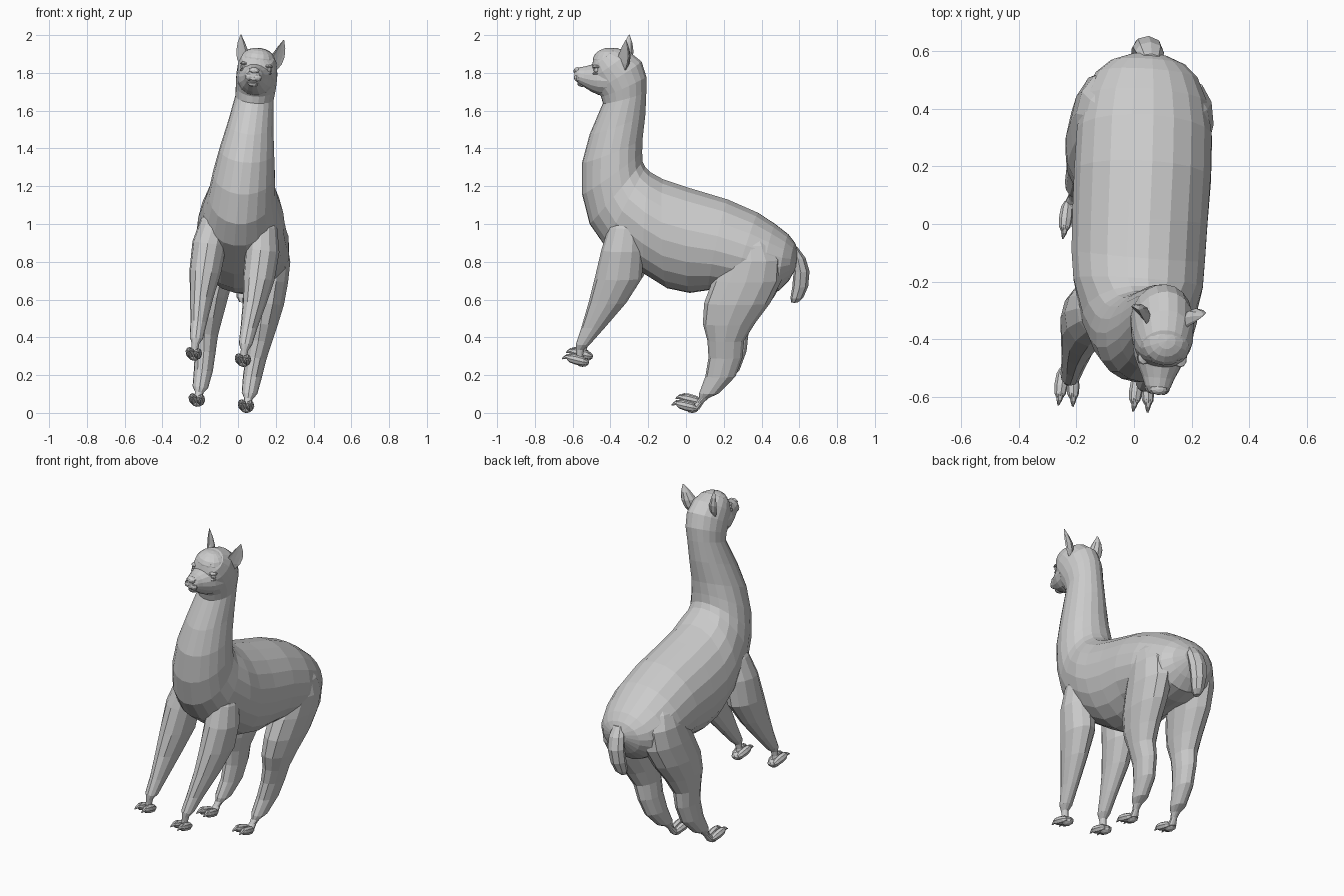
import bpy, bmesh, math
from mathutils import Vector as V

def lean(p):
    # whole animal leans towards +x and turns slightly
    x, y, z = p
    return V((x + .125 * z + .08 * y - .095, y - .08 * x, z - .125 * x))

def finish(name, bm):
    bmesh.ops.recalc_face_normals(bm, faces=bm.faces)
    for v in bm.verts:
        v.co = lean(v.co)
    me = bpy.data.meshes.new(name)
    bm.to_mesh(me)
    bm.free()
    ob = bpy.data.objects.new(name, me)
    bpy.context.collection.objects.link(ob)
    return ob

def loft_into(bm, rings):
    # rings: equal-length lists of points, capped at both ends
    vs = [[bm.verts.new(p) for p in r] for r in rings]
    n = len(vs[0])
    for a, b in zip(vs, vs[1:]):
        for i in range(n):
            j = (i + 1) % n
            bm.faces.new((a[i], a[j], b[j], b[i]))
    bm.faces.new(vs[0])
    bm.faces.new(vs[-1])

def ellipse(c, u, v, n):
    c, u, v = V(c), V(u), V(v)
    return [c + u * math.cos(2 * math.pi * i / n) + v * math.sin(2 * math.pi * i / n) for i in range(n)]

def blob_into(bm, c, r, seg=10):
    new = bmesh.ops.create_uvsphere(bm, u_segments=seg, v_segments=seg // 2 + 1, radius=1)['verts']
    for v in new:
        v.co = V(c) + V((v.co.x * r[0], v.co.y * r[1], v.co.z * r[2]))

def level_rings(rows, s=1, n=12):
    # rows: z, y, half depth, x, half width
    return [ellipse((s * x, y, z), (0, hy, 0), (hx, 0, 0), n) for z, y, hy, x, hx in rows]

# Torso, neck and head: back point (y, z), front point (y, z), half width
sections = [
    (.592, .86, .585, .77, .06), (.575, .90, .545, .70, .13), (.54, .945, .49, .645, .178),
    (.47, 1.0, .39, .63, .215), (.38, 1.06, .25, .64, .235), (.22, 1.13, .12, .65, .238),
    (.02, 1.19, .02, .635, .235), (-.12, 1.236, -.10, .66, .232), (-.19, 1.275, -.22, .735, .225),
    (-.215, 1.30, -.43, .885, .195), (-.23, 1.33, -.51, 1.0, .174), (-.232, 1.38, -.55, 1.157, .162),
    (-.23, 1.45, -.55, 1.326, .144), (-.215, 1.58, -.51, 1.475, .12), (-.21, 1.70, -.44, 1.64, .101),
    (-.21, 1.78, -.45, 1.675, .106), (-.235, 1.86, -.48, 1.71, .108), (-.30, 1.912, -.505, 1.77, .102),
    (-.37, 1.932, -.50, 1.83, .085), (-.43, 1.922, -.49, 1.875, .05)]
bm = bmesh.new()
loft_into(bm, [ellipse((0, (a + c) / 2, (b + d) / 2), (0, (a - c) / 2, (b - d) / 2), (w, 0, 0), 20)
               for a, b, c, d, w in sections])
finish("body_and_neck", bm)

# Woolly forehead
bm = bmesh.new()
blob_into(bm, (0, -.405, 1.868), (.09, .088, .064), 16)
finish("forehead_wool", bm)

# Muzzle: y, z, half width, half height
bm = bmesh.new()
loft_into(bm, [ellipse((0, y, z), (hx, 0, 0), (0, 0, hz), 16) for y, z, hx, hz in
               [(-.41, 1.77, .10, .095), (-.465, 1.77, .088, .086), (-.50, 1.772, .073, .072),
                (-.535, 1.778, .056, .056), (-.565, 1.785, .045, .044), (-.587, 1.79, .03, .028)]])
finish("muzzle", bm)

# Nose, lips and chin
bm = bmesh.new()
blob_into(bm, (0, -.575, 1.812), (.03, .02, .018))
blob_into(bm, (0, -.55, 1.744), (.03, .026, .018))
for s in (-1, 1):
    blob_into(bm, (s * .02, -.57, 1.778), (.024, .022, .022))
finish("nose_and_lips", bm)

# Front leg, hind leg: z, y, half depth, x, half width
front = [(1.10, -.30, .05, .10, .05), (1.0, -.31, .09, .125, .078), (.88, -.325, .112, .14, .09),
         (.73, -.347, .125, .142, .083), (.60, -.405, .10, .14, .062), (.47, -.48, .063, .133, .044),
         (.38, -.535, .038, .13, .035), (.352, -.55, .022, .13, .02), (.325, -.552, .018, .13, .018),
         (.285, -.555, .024, .13, .026)]
hind = [(.97, .36, .06, .12, .05), (.91, .36, .11, .13, .085), (.83, .365, .155, .138, .101),
        (.72, .335, .183, .143, .10), (.60, .283, .175, .148, .092), (.49, .238, .137, .146, .078),
        (.40, .222, .097, .143, .064), (.31, .22, .09, .135, .055), (.21, .193, .08, .13, .05),
        (.12, .133, .053, .13, .041), (.095, .105, .026, .13, .024), (.072, .085, .02, .13, .019),
        (.035, .055, .026, .13, .027)]

def foot(name, s, y0, z0):
    # pad and two splayed toes, each ending in a claw: distance, radius
    bm = bmesh.new()
    blob_into(bm, (s * .13, y0 - .025, z0 + .024), (.032, .035, .024))
    for t in (-1, 1):
        def ring(d, r, up, n):
            return ellipse((s * .13 + t * (.016 + .07 * d), y0 - d, z0 + up), (r * .9, 0, 0), (0, 0, r), n)
        loft_into(bm, [ring(d, r, .026 + .24 * d, 8) for d, r in
                       [(0, .012), (.02, .023), (.06, .026), (.09, .022), (.106, .012)]])
        loft_into(bm, [ring(d, r, .028 + h, 6) for d, r, h in
                       [(.085, .014, .028), (.112, .011, .026), (.132, .003, .018)]])
    finish(name, bm)

for s, side in ((-1, "left"), (1, "right")):
    for part, rows, y0, z0 in (("front", front, -.512, .26), ("hind", hind, .068, .016)):
        bm = bmesh.new()
        loft_into(bm, level_rings(rows, s))
        finish(part + "_leg_" + side, bm)
        foot(part + "_foot_" + side, s, y0, z0)

    # Eye with lids
    bm = bmesh.new()
    blob_into(bm, (s * .07, -.468, 1.823), (.013, .016, .013))
    blob_into(bm, (s * .064, -.464, 1.842), (.022, .03, .01))
    blob_into(bm, (s * .068, -.466, 1.806), (.016, .026, .008))
    finish("eye_" + side, bm)

    # Nostril
    bm = bmesh.new()
    blob_into(bm, (s * .018, -.588, 1.808), (.009, .006, .006), 8)
    finish("nostril_" + side, bm)

    # Cupped ear: x, y, z, radius; opening faces forward and outward
    bm = bmesh.new()
    rings = []
    for x, y, z, r in [(.08, -.335, 1.825, .026), (.094, -.332, 1.86, .04), (.102, -.327, 1.90, .042),
                       (.11, -.318, 1.945, .026), (.114, -.31, 1.988, .003)]:
        ring = []
        for i in range(10):
            a = 2 * math.pi * i / 10
            fwd = math.cos(a)
            fwd = -.15 + .1 * (1 - fwd) if fwd > .2 else fwd
            across = math.sin(a)
            ring.append(V((s * (x + r * .71 * (fwd + across)), y + r * .71 * (across - fwd), z)))
        rings.append(ring)
    loft_into(bm, rings)
    finish("ear_" + side, bm)

# Tail
bm = bmesh.new()
loft_into(bm, level_rings([(.875, .572, .02, 0, .035), (.82, .597, .036, 0, .05), (.75, .612, .042, 0, .052),
                           (.67, .605, .042, 0, .046), (.61, .587, .034, 0, .036), (.585, .575, .018, 0, .018)], 1, 8))
finish("tail", bm)
